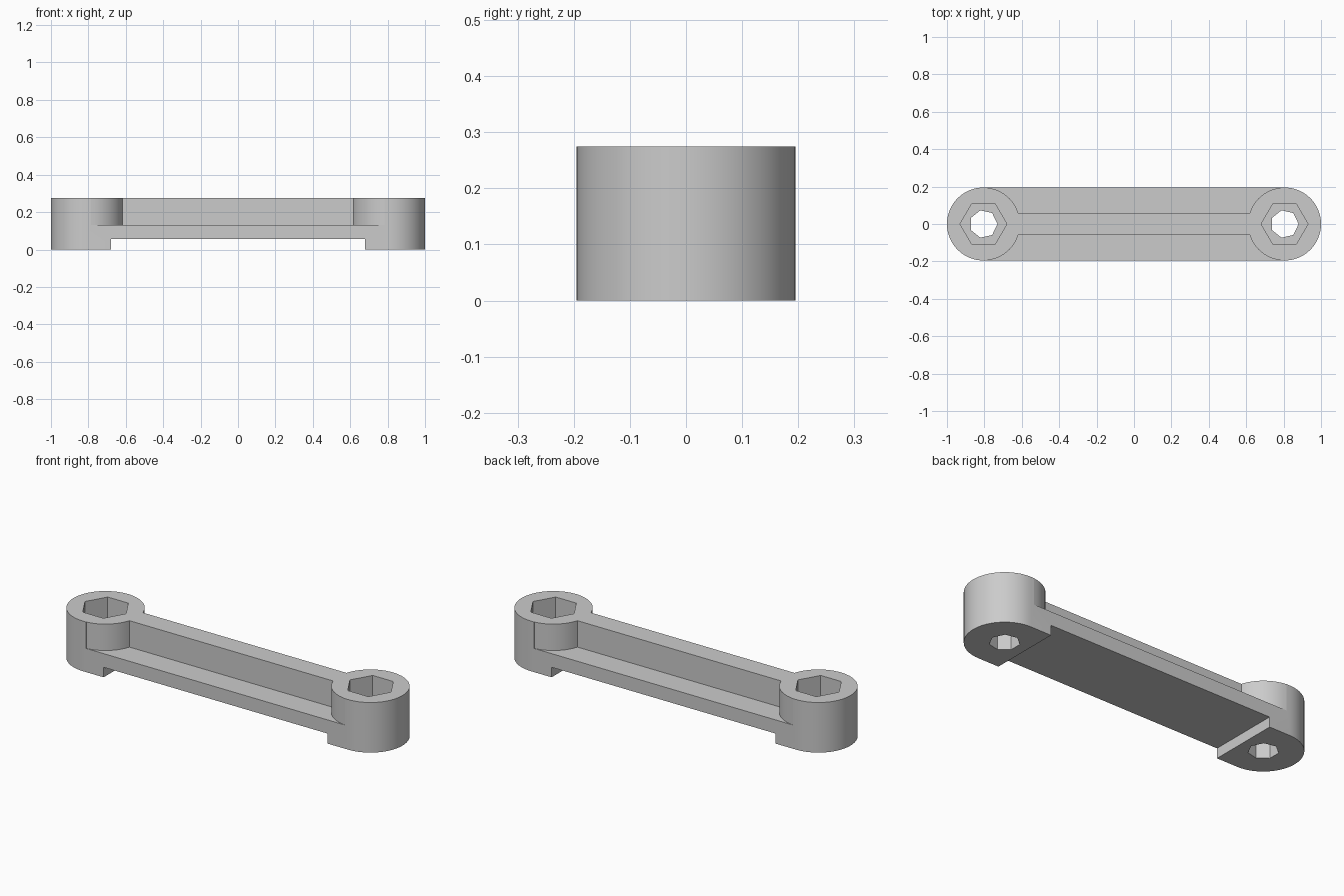
import bpy
import bmesh
from math import asin, cos, sin, pi, radians

cube = bpy.data.objects.get("Cube")
if cube:
    bpy.data.objects.remove(cube, do_unlink=True)

R = 0.195          # boss radius
CX = 1.0 - R       # boss centre distance
TOP = 0.275
FLANGE_TOP = 0.13
SLOT_TOP = 0.055
SLOT_X = 0.68
WEB = 0.058        # half thickness of the web
STEP = 2 * pi / 64

grey = bpy.data.materials.new("grey")
grey.use_nodes = True
colour = (0.6, 0.6, 0.6, 1.0)
grey.diffuse_color = colour
grey.node_tree.nodes["Principled BSDF"].inputs["Base Color"].default_value = colour


def prism(name, outline, z0, z1):
    """Extrude a closed xy outline from z0 to z1."""
    bm = bmesh.new()
    face = bm.faces.new([bm.verts.new((x, y, z0)) for x, y in outline])
    top = bmesh.ops.extrude_face_region(bm, geom=[face])["geom"]
    moved = [v for v in top if isinstance(v, bmesh.types.BMVert)]
    bmesh.ops.translate(bm, verts=moved, vec=(0, 0, z1 - z0))
    bmesh.ops.recalc_face_normals(bm, faces=bm.faces[:])
    mesh = bpy.data.meshes.new(name)
    bm.to_mesh(mesh)
    bm.free()
    mesh.materials.append(grey)
    obj = bpy.data.objects.new(name, mesh)
    bpy.context.collection.objects.link(obj)
    return obj


def ring(cx, radius, sides):
    return [(cx + radius * cos(2 * pi * i / sides), radius * sin(2 * pi * i / sides))
            for i in range(sides)]


# Solid bar with rounded ends
end = [(CX + R * cos(a), R * sin(a)) for a in (-pi / 2 + STEP * i for i in range(33))]
link = prism("link_arm", end + [(-x, -y) for x, y in end], 0, TOP)

# Underside slot between the two feet
slot = [(-SLOT_X, -1), (SLOT_X, -1), (SLOT_X, 1), (-SLOT_X, 1)]
cutters = [prism("slot_cutter", slot, -0.1, SLOT_TOP)]

# Side recesses that leave the web and round bosses above the flange
angles = [asin(WEB / R)] + [STEP * i for i in range(4, 16)]
arc = [(-CX + R * cos(a), R * sin(a)) for a in angles]
arc.append((arc[-1][0], 0.4))
recess = arc + [(-x, y) for x, y in reversed(arc)]
for side in (1, -1):
    cutters.append(prism("recess_cutter", [(x, y * side) for x, y in recess], FLANGE_TOP, 0.5))

# Hexagonal nut pockets and bolt holes
for cx in (-CX, CX):
    cutters.append(prism("nut_pocket_cutter", ring(cx, 0.125, 6), FLANGE_TOP, 0.5))
    cutters.append(prism("bolt_hole_cutter", ring(cx, 0.075, 7), -0.1, 0.4))

# Carve the bar, then discard the cutters
bpy.ops.object.select_all(action='DESELECT')
bpy.context.view_layer.objects.active = link
link.select_set(True)
for cutter in cutters:
    cutter.hide_render = True
    mod = link.modifiers.new("cut", 'BOOLEAN')
    mod.operation = 'DIFFERENCE'
    mod.solver = 'EXACT'
    mod.object = cutter
    bpy.ops.object.modifier_apply(modifier=mod.name)
    bpy.data.objects.remove(cutter, do_unlink=True)

bpy.ops.object.shade_smooth_by_angle(angle=radians(30))
